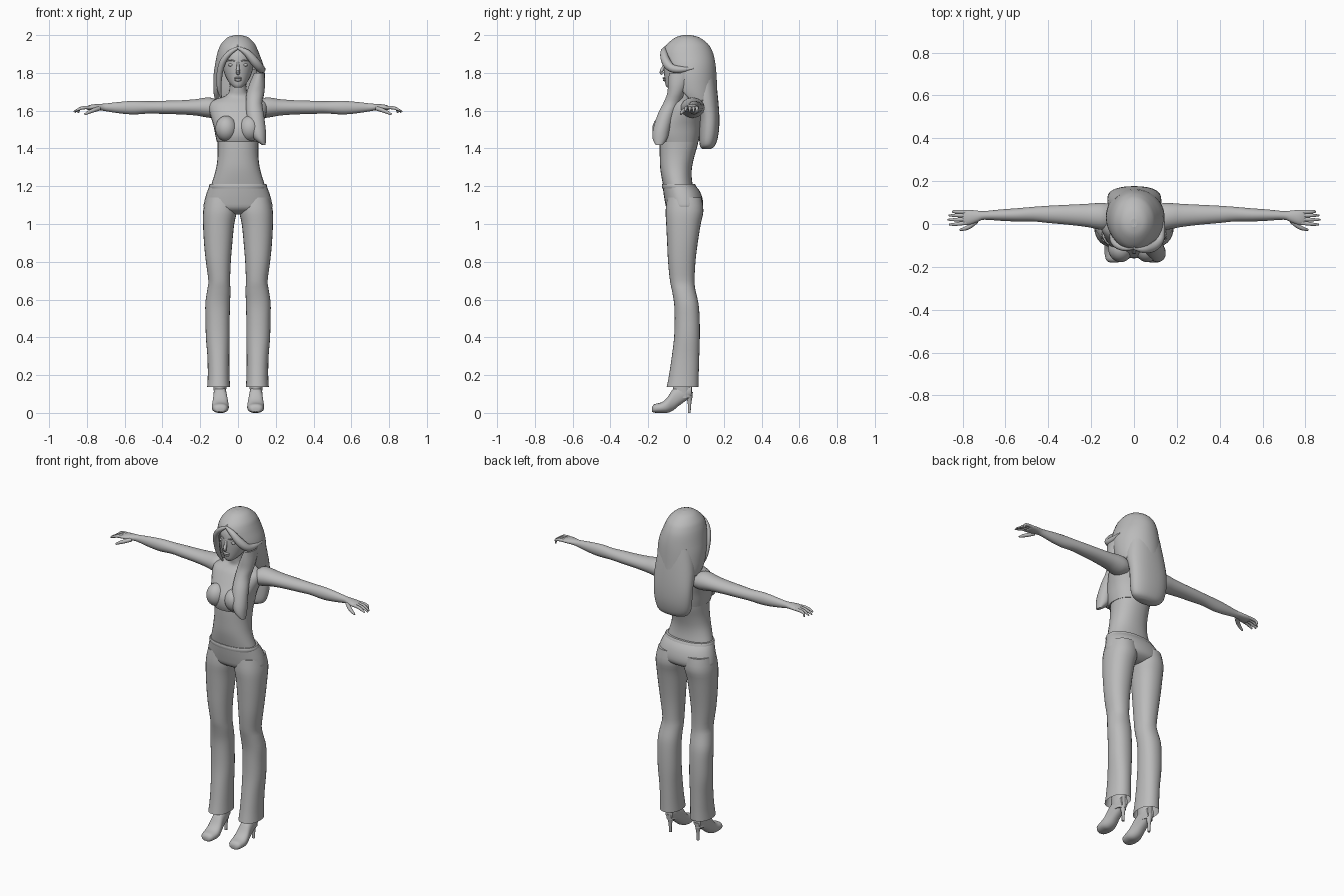
import bpy, bmesh, math
from mathutils import Vector

grey = bpy.data.materials.new("neutral_grey")
grey.diffuse_color = (0.5, 0.5, 0.5, 1)


def finish(ob):
    ob.data.materials.clear()
    ob.data.materials.append(grey)
    bpy.ops.object.select_all(action='DESELECT')
    ob.select_set(True)
    bpy.context.view_layer.objects.active = ob
    bpy.ops.object.shade_smooth_by_angle(angle=math.radians(50))
    return ob


def spline(rows, steps):
    """Smooth interpolation through rows of numbers."""
    out = []
    for i in range(len(rows) - 1):
        p0, p1 = rows[max(i - 1, 0)], rows[i]
        p2, p3 = rows[i + 1], rows[min(i + 2, len(rows) - 1)]
        for k in range(steps):
            t = k / steps
            out.append([b + .5 * t * (c - a + t * (2*a - 5*b + 4*c - d + t * (3*(b - c) + d - a)))
                        for a, b, c, d in zip(p0, p1, p2, p3)])
    return out + [list(rows[-1])]


def loft(name, rows, axis='z', side=1, n=28, p=2.0, steps=3, caps=(True, True), gap=False):
    """Skin rounded sections (position, a_min, a_max, b_min, b_max[, front gap in degrees])."""
    bm = bmesh.new()
    rings = []
    for r in spline(rows, steps):
        t, a0, a1, b0, b1 = r[:5]
        g = math.radians(max(r[5], 0)) if gap else 0
        ring = []
        for k in range(n):
            ang = -math.pi/2 + (g + (2*math.pi - 2*g) * k / (n - 1) if gap else 2*math.pi * k / n)
            c, s = math.cos(ang), math.sin(ang)
            a = (a0 + a1)/2 + (a1 - a0)/2 * math.copysign(abs(c)**(2/p), c)
            b = (b0 + b1)/2 + (b1 - b0)/2 * math.copysign(abs(s)**(2/p), s)
            x, y, z = {'z': (a, b, t), 'x': (t, a, b), 'y': (a, t, b)}[axis]
            ring.append(bm.verts.new((x * side, y, z)))
        rings.append(ring)
    for r, q in zip(rings, rings[1:]):
        for k in range(n - 1 if gap else n):
            j = (k + 1) % n
            bm.faces.new((r[k], r[j], q[j], q[k]))
    for on, ring in zip(caps, (rings[0], rings[-1])):
        if on:
            bm.faces.new(ring)
    bmesh.ops.recalc_face_normals(bm, faces=bm.faces)
    me = bpy.data.meshes.new(name)
    bm.to_mesh(me)
    bm.free()
    ob = bpy.data.objects.new(name, me)
    bpy.context.collection.objects.link(ob)
    return finish(ob)


def tube(name, pts, side=1):
    """Tapered round strand through (x, y, z, radius)."""
    n = 12
    path = spline(pts, 4)
    bm = bmesh.new()
    rings = []
    for i, q in enumerate(path):
        d = Vector(path[min(i + 1, len(path) - 1)][:3]) - Vector(path[max(i - 1, 0)][:3])
        u = d.cross(Vector((0.1, 0.3, 1))).normalized()
        v = d.cross(u).normalized()
        ring = []
        for k in range(n):
            w = 2 * math.pi * k / n
            co = Vector(q[:3]) + (u * math.cos(w) + v * math.sin(w)) * q[3]
            ring.append(bm.verts.new((co.x * side, co.y, co.z)))
        rings.append(ring)
    for r, q in zip(rings, rings[1:]):
        for k in range(n):
            bm.faces.new((r[k], r[(k+1) % n], q[(k+1) % n], q[k]))
    bm.faces.new(rings[0])
    bm.faces.new(rings[-1])
    bmesh.ops.recalc_face_normals(bm, faces=bm.faces)
    me = bpy.data.meshes.new(name)
    bm.to_mesh(me)
    bm.free()
    ob = bpy.data.objects.new(name, me)
    bpy.context.collection.objects.link(ob)
    return finish(ob)


def ball(name, loc, size, rot=(0, 0, 0)):
    bpy.ops.mesh.primitive_uv_sphere_add(segments=24, ring_count=16, location=loc, rotation=rot)
    ob = bpy.context.object
    ob.name = name
    ob.scale = size
    return finish(ob)


# Torso: bare waist, then the cropped top up to the neck
loft("waist", [(1.16, -.145, .145, -.112, .04), (1.2, -.143, .143, -.12, .036), (1.25, -.128, .128, -.13, .03),
               (1.3, -.115, .115, -.137, .032), (1.36, -.108, .108, -.139, .045),
               (1.42, -.108, .108, -.139, .062), (1.48, -.11, .11, -.135, .07)], p=2.2)
loft("crop_top", [(1.435, -.112, .112, -.15, .066), (1.47, -.12, .12, -.16, .073), (1.52, -.13, .13, -.155, .08),
                  (1.57, -.145, .145, -.125, .088), (1.61, -.155, .155, -.1, .093), (1.64, -.15, .15, -.08, .093),
                  (1.662, -.115, .115, -.06, .085), (1.68, -.065, .065, -.05, .07),
                  (1.71, -.045, .045, -.052, .05), (1.78, -.045, .045, -.06, .05)], p=2.2)
for s in (1, -1):
    ball("bust", (.062*s, -.115, 1.505), (.058, .063, .068))

# Trousers: hips, waistband and flared legs
loft("hips", [(1.205, -.15, .15, -.124, .048), (1.17, -.164, .164, -.12, .075), (1.12, -.178, .178, -.112, .09),
              (1.08, -.176, .176, -.1, .085), (1.055, -.1, .1, -.06, .05), (1.05, -.03, .03, -.03, .03)], p=2.2)
loft("waistband", [(1.188, -.152, .152, -.126, .058), (1.2, -.154, .154, -.128, .054),
                   (1.212, -.149, .149, -.126, .048)], p=2.2)
for s in (1, -1):
    loft("trouser_leg", [(1.14, .01, .17, -.1, .082), (1.07, .006, .184, -.108, .092), (1, .02, .185, -.105, .078),
                         (.9, .03, .18, -.1, .062), (.8, .038, .17, -.095, .05), (.7, .042, .157, -.085, .045),
                         (.65, .04, .163, -.075, .05), (.58, .042, .173, -.063, .066), (.5, .044, .172, -.06, .072),
                         (.4, .044, .17, -.063, .073), (.3, .046, .162, -.075, .07), (.2, .045, .16, -.09, .067),
                         (.138, .042, .163, -.102, .066)], side=s, p=2.2, caps=(True, False))
    # High-heeled boots
    loft("boot_foot", [(-.18, .075, .112, .006, .03), (-.168, .058, .13, .001, .046), (-.13, .049, .138, 0, .056),
                       (-.1, .05, .137, 0, .08), (-.07, .056, .132, .012, .125), (-.04, .06, .13, .036, .145),
                       (0, .064, .126, .065, .15), (.03, .07, .12, .088, .15)], axis='y', side=s, p=2.3)
    loft("boot_ankle", [(.08, .066, .126, -.06, .034), (.13, .062, .129, -.07, .032), (.22, .06, .132, -.065, .035)], side=s)
    loft("boot_heel", [(0, .086, .102, .01, .024), (.05, .084, .104, .009, .028), (.085, .077, .112, -.002, .034),
                       (.11, .07, .12, -.02, .036)], side=s, n=16)
    # Outstretched arms with hands
    loft("arm", [(.1, -.02, .09, 1.57, 1.65), (.14, -.028, .098, 1.562, 1.668), (.18, -.022, .097, 1.567, 1.668),
                 (.22, -.014, .094, 1.574, 1.661), (.3, -.004, .09, 1.58, 1.655), (.4, .005, .085, 1.583, 1.652),
                 (.47, .012, .08, 1.585, 1.65), (.55, .012, .073, 1.58, 1.652), (.62, .015, .068, 1.585, 1.647),
                 (.7, .02, .06, 1.597, 1.638), (.73, .01, .062, 1.602, 1.636), (.77, -.004, .066, 1.602, 1.633),
                 (.795, -.002, .064, 1.604, 1.626), (.803, .008, .055, 1.61, 1.62)], axis='x', side=s)
    for y, tip, length, drop in ((.056, .058, .845, 1.588), (.04, .04, .864, 1.592),
                                 (.022, .02, .87, 1.594), (.005, -.002, .862, 1.598)):
        tube("finger", [(.78, y, 1.617, .009), (.815, (y + tip)/2, 1.616, .009),
                        (.84, tip, 1.609, .0075), (length, tip, drop, .004)], s)
    tube("thumb", [(.735, .015, 1.612, .012), (.765, -.01, 1.602, .011), (.79, -.022, 1.592, .009),
                   (.812, -.027, 1.58, .005)], s)

# Head and face
loft("head", [(1.722, -.018, .018, -.1, -.06), (1.735, -.035, .035, -.108, -.03), (1.765, -.058, .058, -.113, .03),
              (1.81, -.076, .076, -.117, .07), (1.85, -.083, .083, -.118, .09), (1.9, -.08, .08, -.112, .09),
              (1.95, -.06, .06, -.08, .07)])
tube("nose", [(0, -.112, 1.86, .006), (0, -.12, 1.83, .008), (0, -.13, 1.805, .011), (0, -.122, 1.795, .008)])
ball("upper_lip", (0, -.114, 1.772), (.021, .01, .006))
ball("lower_lip", (0, -.112, 1.762), (.018, .01, .007))
for s in (1, -1):
    ball("eye", (.036*s, -.102, 1.842), (.017, .009, .008))
    tube("eyebrow", [(.015, -.115, 1.862, .002), (.04, -.106, 1.868, .004), (.062, -.09, 1.862, .002)], s)

# Hair: cap open over the face, long back fall, side fringe and a front lock
cap = loft("hair_cap", [(2, -.015, .015, -.015, .025, 0), (1.988, -.055, .055, -.055, .07, 0),
                        (1.955, -.088, .088, -.098, .115, 0), (1.925, -.103, .103, -.118, .135, 6),
                        (1.89, -.113, .117, -.125, .148, 38), (1.84, -.122, .135, -.122, .157, 48),
                        (1.78, -.13, .143, -.108, .162, 50), (1.7, -.13, .14, -.085, .166, 62),
                        (1.65, -.12, .13, -.05, .17, 75)], n=40, gap=True, caps=(False, False))
bm = bmesh.new()
bm.from_mesh(cap.data)
bm.verts.ensure_lookup_table()
bm.faces.new([bm.verts[i] for i in range(39)])   # close the crown
bmesh.ops.remove_doubles(bm, verts=bm.verts, dist=.0003)
bmesh.ops.recalc_face_normals(bm, faces=bm.faces)
bm.to_mesh(cap.data)
bm.free()
shell = cap.modifiers.new("thickness", 'SOLIDIFY')
shell.thickness = .014
loft("hair_back", [(1.82, -.1, .105, .01, .15), (1.68, -.122, .127, .03, .168), (1.58, -.124, .126, .068, .176),
                   (1.5, -.12, .122, .07, .175), (1.44, -.107, .112, .07, .164), (1.41, -.08, .095, .075, .15),
                   (1.397, -.035, .06, .085, .13)], p=2.3)
loft("hair_front_lock", [(1.8, .085, .14, -.09, .03), (1.74, .06, .143, -.095, .01), (1.69, .045, .138, -.1, -.01),
                         (1.64, .042, .128, -.12, -.03), (1.58, .045, .137, -.15, -.06), (1.5, .06, .147, -.175, -.085),
                         (1.45, .085, .148, -.176, -.1), (1.418, .128, .146, -.16, -.125)])
tube("fringe_swept", [(-.005, -.112, 1.935, .006), (.045, -.118, 1.908, .018), (.088, -.106, 1.86, .024),
                      (.118, -.075, 1.825, .022), (.13, -.02, 1.818, .016), (.136, .04, 1.825, .004)])
tube("fringe_short", [(.005, -.112, 1.935, .006), (-.045, -.112, 1.905, .014), (-.082, -.095, 1.855, .017),
                      (-.098, -.07, 1.79, .016), (-.1, -.045, 1.72, .012), (-.09, -.02, 1.67, .005)])
